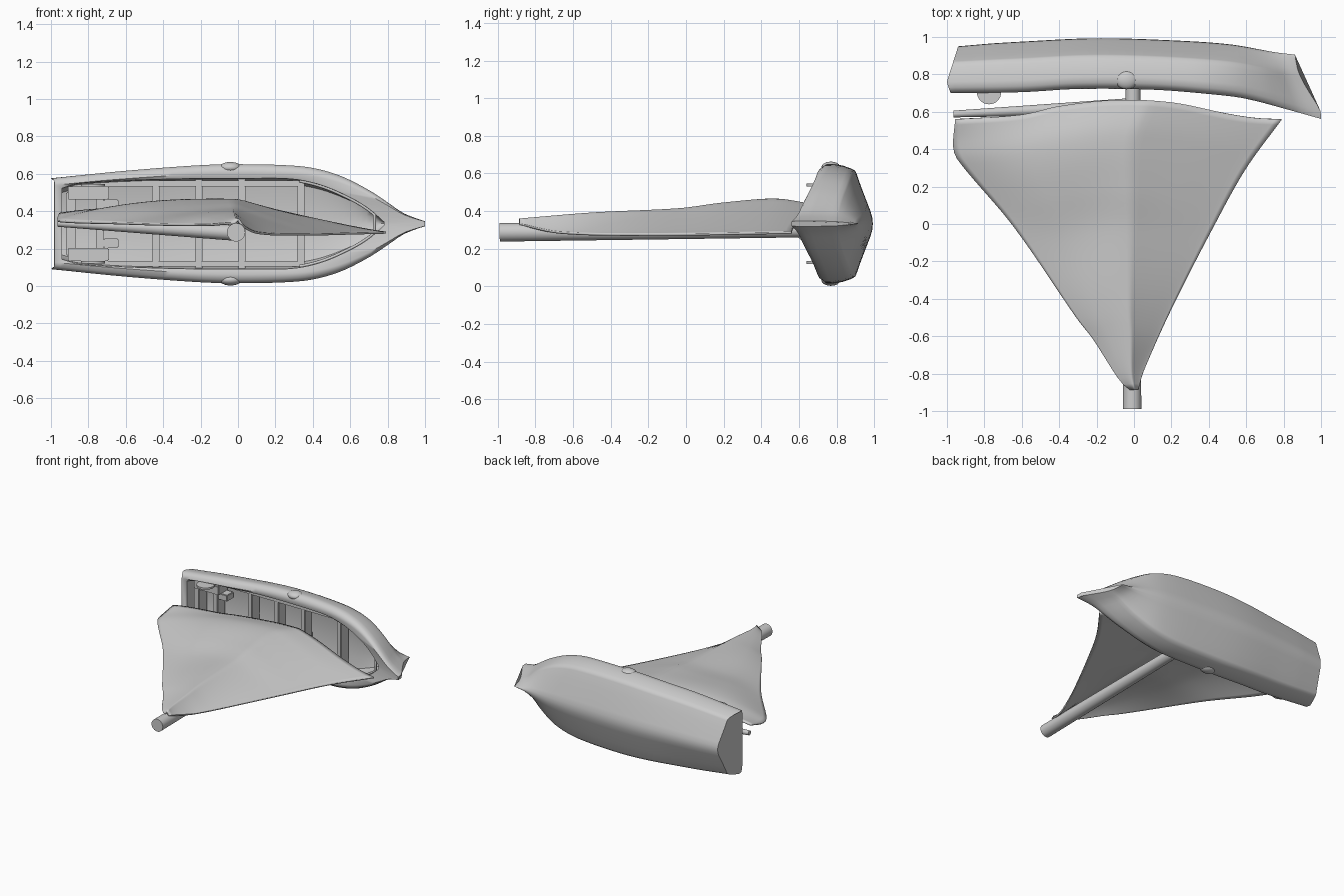
import bpy, bmesh, math
from mathutils import Vector

if "Cube" in bpy.data.objects:
    bpy.data.objects.remove(bpy.data.objects["Cube"])

ZC = 0.333  # hull centre line height


def interp(pts, x):
    """Smooth (Catmull-Rom style) lookup through x-sorted points."""
    if x <= pts[0][0]:
        return pts[0][1]
    if x >= pts[-1][0]:
        return pts[-1][1]
    n = len(pts)
    slope = lambda a, b: (pts[b][1] - pts[a][1]) / (pts[b][0] - pts[a][0])
    for i in range(n - 1):
        (x0, y0), (x1, y1) = pts[i], pts[i + 1]
        if x <= x1:
            h = x1 - x0
            t = (x - x0) / h
            m0 = slope(max(i - 1, 0), i + 1) * h
            m1 = slope(i, min(i + 2, n - 1)) * h
            return ((2*t**3 - 3*t**2 + 1) * y0 + (t**3 - 2*t**2 + t) * m0
                    + (3*t**2 - 2*t**3) * y1 + (t**3 - t**2) * m1)


def finish(name, bm, angle=40):
    bmesh.ops.recalc_face_normals(bm, faces=bm.faces)
    me = bpy.data.meshes.new(name)
    bm.to_mesh(me)
    bm.free()
    ob = bpy.data.objects.new(name, me)
    bpy.context.collection.objects.link(ob)
    bpy.ops.object.select_all(action='DESELECT')
    ob.select_set(True)
    bpy.context.view_layer.objects.active = ob
    bpy.ops.object.shade_smooth_by_angle(angle=math.radians(angle))
    return ob


def box(name, lo, hi, bevel=0.005):
    bm = bmesh.new()
    bmesh.ops.create_cube(bm, size=1)
    for v in bm.verts:
        v.co = Vector([(a + b) / 2 + c * (b - a) for a, b, c in zip(lo, hi, v.co)])
    bmesh.ops.bevel(bm, geom=bm.edges[:], offset=bevel, segments=2, affect='EDGES')
    return finish(name, bm)


def rod(name, a, b, r1, r2, seg=24):
    a, b = Vector(a), Vector(b)
    bm = bmesh.new()
    bmesh.ops.create_cone(bm, cap_ends=True, segments=seg, radius1=r1, radius2=r2, depth=(b - a).length)
    ob = finish(name, bm)
    ob.location = (a + b) / 2
    ob.rotation_euler = (b - a).to_track_quat('Z', 'Y').to_euler()
    return ob


# hull guides along the length: half width, rim line, keel line, cockpit half width
WIDTH = [(-1, .243), (-.6, .283), (-.2, .313), (.0, .318), (.25, .313), (.4, .298), (.55, .255),
         (.7, .18), (.8, .115), (.88, .06), (.94, .034), (1, .014)]
RIM = [(-1, .70), (-.6, .705), (-.3, .722), (.1, .718), (.4, .695), (.6, .67), (.8, .618), (1, .562)]
KEEL = [(-1, .95), (-.6, .975), (-.2, .993), (.2, .982), (.5, .962), (.8, .92), (1, .905)]
INNER = [(-.94, .19), (-.85, .215), (-.4, .238), (.1, .243), (.3, .238), (.45, .205), (.6, .14),
         (.7, .08), (.78, .01)]
# cross-section: width fraction, depth fraction
OUTER_SEC = [(.85, 0), (.94, .03), (1, .12), (1, .24), (.97, .42), (.93, .56), (.89, .65),
             (.84, .68), (.62, .77), (.22, .95), (.1, .99)]
INNER_SEC = [(1, .035), (.99, .15), (.95, .45), (.88, .6), (.5, .66)]


def mirrored(half, centre):
    return [(w, d) for w, d in half] + [centre] + [(-w, d) for w, d in reversed(half)]


# hull shell: lofted outer skin, rounded rim and sunken cockpit
def build_hull():
    bm = bmesh.new()
    outer_sec, inner_sec = mirrored(OUTER_SEC, (0, 1)), mirrored(INNER_SEC, (0, .68))
    rings, N = [], 56
    for i in range(N + 1):
        s = i / N
        x = -1 + 2 * s
        xi = -.94 + 1.72 * s
        w, yr, yk = interp(WIDTH, x), interp(RIM, x), interp(KEEL, x)
        bow, stern = max(0, (s - .72) / .28) ** 2, max(0, 1 - s / .12)
        out = []
        for fw, d in outer_sec:
            t = max(0, d - .1) / .9
            dx = -.138 * bow * math.sin(math.pi / 2 * t) ** 1.2
            dx += stern * (.02 * max(0, 1 - d / .2) + .08 * max(0, d - .25))
            out.append(bm.verts.new((x + dx, yr + (yk - yr) * d, ZC + fw * w)))
        wi, yri, yki = interp(INNER, xi), interp(RIM, xi), interp(KEEL, xi)
        inn = [bm.verts.new((xi, yri + (yki - yri) * d, ZC + fw * wi)) for fw, d in inner_sec]
        rings.append((out, inn))
    for (o0, i0), (o1, i1) in zip(rings, rings[1:]):
        r0, r1 = o0 + i0[::-1], o1 + i1[::-1]
        for j in range(len(r0)):
            k = (j + 1) % len(r0)
            bm.faces.new((r0[j], r0[k], r1[k], r1[j]))
    for o, n in (rings[0], rings[-1]):
        bm.faces.new(o)
        bm.faces.new(n)
        bm.faces.new((o[0], n[0], n[-1], o[-1]))
    return finish("hull", bm, 45)


build_hull()

# cockpit frames and thwarts
for i, x in enumerate((-.74, -.44, -.21, .02, .335)):
    w = interp(INNER, x)
    box(f"thwart_{i}", (x - .02, .775, ZC - w), (x + .02, .87, ZC + w))

# side stringers, stern lockers, oarlock plates and hull-side bumps, mirrored over the centre line
for name, m in (("left", 1), ("right", -1)):
    def zz(a, b):
        return sorted((ZC + m * a, ZC + m * b))
    z0, z1 = zz(.2, .23)
    box("side_stringer_" + name, (-.9, .765, z0), (.33, .79, z1))
    z0, z1 = zz(.13, .2)
    box("stern_locker_" + name, (-.91, .745, z0), (-.69, .86, z1))
    z0, z1 = zz(.08, .13)
    box("small_locker_" + name, (-.72, .78, z0), (-.64, .86, z1))
    rod("oarlock_" + name, (-.775, .705, ZC + m * .199), (-.775, .705, ZC + m * .213), .065, .065, 32)
    bm = bmesh.new()
    bmesh.ops.create_uvsphere(bm, u_segments=20, v_segments=12, radius=1)
    for v in bm.verts:
        v.co = Vector((-.04 + .06 * v.co.x, .77 + .05 * v.co.y, ZC + m * .3 + .03 * v.co.z))
    finish("side_bump_" + name, bm)
box("stern_bench", (-.92, .76, ZC - .17), (-.87, .86, ZC + .17))

# rail around the fore cockpit
cu = bpy.data.curves.new("bow_rail", 'CURVE')
cu.dimensions = '3D'
cu.bevel_depth = .009
sp = cu.splines.new('POLY')
xs = [.33 + .4 * i / 12 for i in range(13)]
path = [(x, interp(RIM, x) + .03, ZC + s * (interp(INNER, x) - .006))
        for s, seq in ((1, xs), (-1, xs[::-1])) for x in seq]
sp.points.add(len(path) - 1)
for p, c in zip(sp.points, path):
    p.co = (*c, 1)
bpy.context.collection.objects.link(bpy.data.objects.new("bow_rail", cu))

# mast, and the boom tucked under the foot of the sail
rod("mast", (-.01, -.99, .287), (-.005, .88, .302), .049, .038, 32)
rod("boom", (-.965, .588, .335), (-.03, .63, .285), .018, .042, 20)

# sail guides: foot curve by x; edges and ridge by height fraction
FOOT = [(-.96, .56), (-.6, .585), (-.4, .63), (-.1, .662), (.2, .65), (.5, .59), (.65, .567), (.79, .56)]
LEFT = [(0, -.955), (.1, -.965), (.15, -.94), (.39, -.65), (.74, -.3), (.81, -.22), (.97, -.07), (1, -.02)]
RIGHT = [(0, .79), (.18, .6), (.39, .43), (.7, .2), (.93, .05), (1, .02)]
LEFT_Z = [(0, .385), (.1, .35), (.4, .335), (.85, .325), (1, .335)]
RIGHT_Z = [(0, .285), (.5, .275), (.85, .285), (1, .33)]
RIDGE_Z = [(0, .435), (.12, .46), (.3, .44), (.45, .41), (.75, .387), (1, .355)]


# sail: one billowed sheet with a ridge above the mast
def build_sail(nu=48, nv=48):
    bm = bmesh.new()
    grid = []
    for j in range(nv + 1):
        v = j / nv
        xl, xr = interp(LEFT, v), interp(RIGHT, v)
        zl, zr, zc = interp(LEFT_Z, v), interp(RIGHT_Z, v), interp(RIDGE_Z, v)
        row = []
        for i in range(nu + 1):
            u = i / nu
            foot = interp(FOOT, -.96 + 1.75 * u)
            x, y = xl + (xr - xl) * u, foot * (1 - v) - .885 * v
            uc = .59
            if u < uc:
                t = u / uc
                z = zl + (zc - .015 * (1 - t) - zl) * (1 - (1 - t) ** (2 + 3 * (1 - v) ** 4))
                z -= .008 * math.sin(math.pi * t) * math.sin(14 * v + 3 * t) * (1 - v)
            else:
                t = (1 - u) / (1 - uc)
                z = zr + (zc - zr) * t ** 1.15
            row.append(bm.verts.new((x, y, z)))
        grid.append(row)
    for a, b in zip(grid, grid[1:]):
        for i in range(nu):
            bm.faces.new((a[i], a[i + 1], b[i + 1], b[i]))
    ob = finish("sail", bm, 60)
    mod = ob.modifiers.new("thickness", 'SOLIDIFY')
    mod.thickness = .012
    mod.offset = 0


build_sail()
